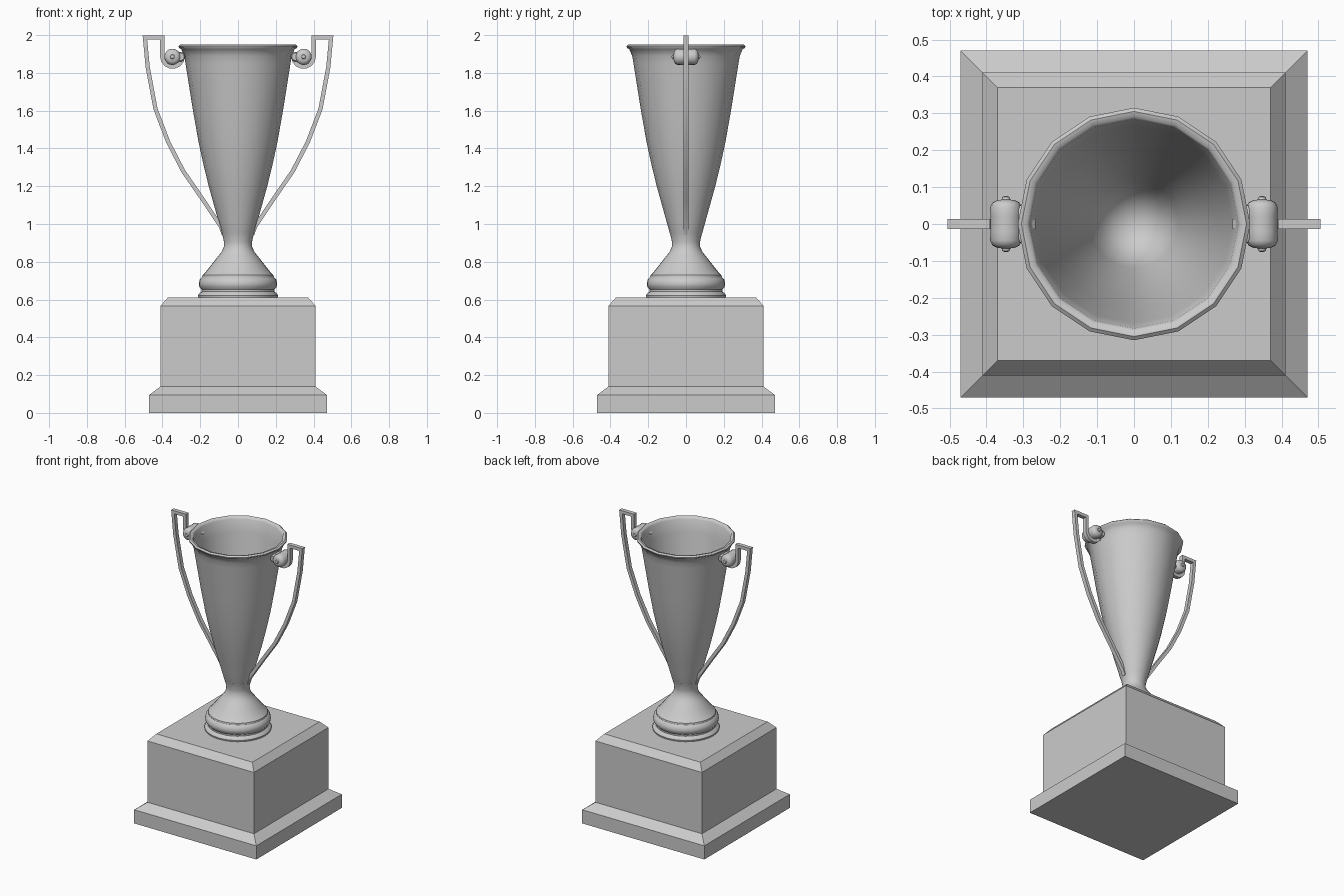
import bpy, bmesh, math
from mathutils import Vector

if "Cube" in bpy.data.objects:
    bpy.data.objects.remove(bpy.data.objects["Cube"])


def finish(name, bm, angle=35):
    bmesh.ops.recalc_face_normals(bm, faces=bm.faces)
    me = bpy.data.meshes.new(name)
    bm.to_mesh(me)
    bm.free()
    ob = bpy.data.objects.new(name, me)
    bpy.context.collection.objects.link(ob)
    if angle:
        bpy.ops.object.select_all(action='DESELECT')
        ob.select_set(True)
        bpy.context.view_layer.objects.active = ob
        bpy.ops.object.shade_smooth_by_angle(angle=math.radians(angle))
    return ob


def skin(bm, rings):
    for a, b in zip(rings, rings[1:]):
        n = len(a)
        for i in range(n):
            bm.faces.new((a[i], a[(i + 1) % n], b[(i + 1) % n], b[i]))
    bm.faces.new(rings[0])
    bm.faces.new(rings[-1])


def lathe(name, profile, sides, start=0.0, axis='Z', center=(0, 0, 0), angle=35):
    bm = bmesh.new()
    rings = []
    for r, h in profile:
        ring = []
        for i in range(sides):
            t = start + 2 * math.pi * i / sides
            c, s = r * math.cos(t), r * math.sin(t)
            p = Vector((c, s, h)) if axis == 'Z' else Vector((c, h, s))
            ring.append(bm.verts.new(p + Vector(center)))
        rings.append(ring)
    skin(bm, rings)
    return finish(name, bm, angle)


def bar(name, path, half_t, half_w, side):
    # mitred rectangular bar along a path in the xz plane
    pts = [Vector(p) for p in path]
    bm = bmesh.new()
    rings = []
    for i, p in enumerate(pts):
        d1 = (p - pts[max(i - 1, 0)]).normalized()
        d2 = (pts[min(i + 1, len(pts) - 1)] - p).normalized()
        n1, n2 = Vector((-d1.y, d1.x)), Vector((-d2.y, d2.x))
        m = (n1 + n2).normalized()
        off = m * half_t / max(m.dot(n2 if i == 0 else n1), 0.5)
        rings.append([bm.verts.new((side * (p.x + s * off.x), y, p.y + s * off.y))
                      for s, y in ((1, -half_w), (1, half_w), (-1, half_w), (-1, -half_w))])
    skin(bm, rings)
    return finish(name, bm, 40)


# square plinth with two chamfered steps
q = math.sqrt(2)
lathe("plinth", [(r * q, z) for r, z in
                 ((0.47, 0), (0.47, 0.095), (0.41, 0.14), (0.41, 0.567), (0.37, 0.612))],
      4, math.pi / 4, angle=0)

# turned foot and stem
lathe("foot", [(0.21, 0.61), (0.212, 0.622), (0.205, 0.633), (0.192, 0.642), (0.192, 0.652),
               (0.205, 0.668), (0.208, 0.685), (0.203, 0.705), (0.19, 0.718), (0.188, 0.73),
               (0.172, 0.745), (0.14, 0.785), (0.105, 0.83), (0.088, 0.85), (0.075, 0.88),
               (0.074, 0.905), (0.082, 0.94), (0.086, 0.955)], 32)

# hollow cup with rolled lip
lathe("cup", [(0.08, 0.935), (0.087, 0.955), (0.105, 1.02), (0.13, 1.11), (0.155, 1.2),
              (0.182, 1.31), (0.21, 1.44), (0.24, 1.61), (0.278, 1.85), (0.285, 1.89),
              (0.300, 1.925), (0.313, 1.933), (0.315, 1.942), (0.305, 1.95), (0.29, 1.947),
              (0.283, 1.935), (0.268, 1.85), (0.23, 1.61), (0.2, 1.44), (0.172, 1.31),
              (0.145, 1.2), (0.12, 1.11), (0.093, 1.02), (0.05, 0.98), (0.015, 0.97)], 16,
      angle=50)

# handle path: lower sweep, square top, then a curl under the roller
roll_x, roll_z = 0.347, 1.885
path = [(0.075, 0.945), (0.09, 0.985), (0.19, 1.135), (0.29, 1.28), (0.37, 1.435),
        (0.437, 1.61), (0.478, 1.83), (0.493, 1.988), (0.401, 1.988)]
path += [(roll_x + 0.054 * math.cos(math.radians(a)), roll_z + 0.052 * math.sin(math.radians(a)))
         for a in range(0, -176, -25)]
path += [(0.275, 1.9)]

for side, label in ((1, "right"), (-1, "left")):
    bar("handle_" + label, path, 0.011, 0.014, side)
    # barrel-shaped roller with rounded ends
    half = [(0.042, 0.02), (0.043, 0.045), (0.037, 0.058), (0.025, 0.064), (0.012, 0.066),
            (0.010, 0.073), (0.003, 0.076)]
    prof = [(r, -y) for r, y in reversed(half)] + half
    lathe("roller_" + label, prof, 16, axis='Y', center=(side * roll_x, 0, roll_z), angle=50)
    # short peg joining roller to cup
    lathe("peg_" + label, [(0.02, -0.05), (0.026, -0.04), (0.026, 0.04), (0.02, 0.05)], 12,
          axis='Y', center=(side * 0.305, 0, roll_z), angle=50)
